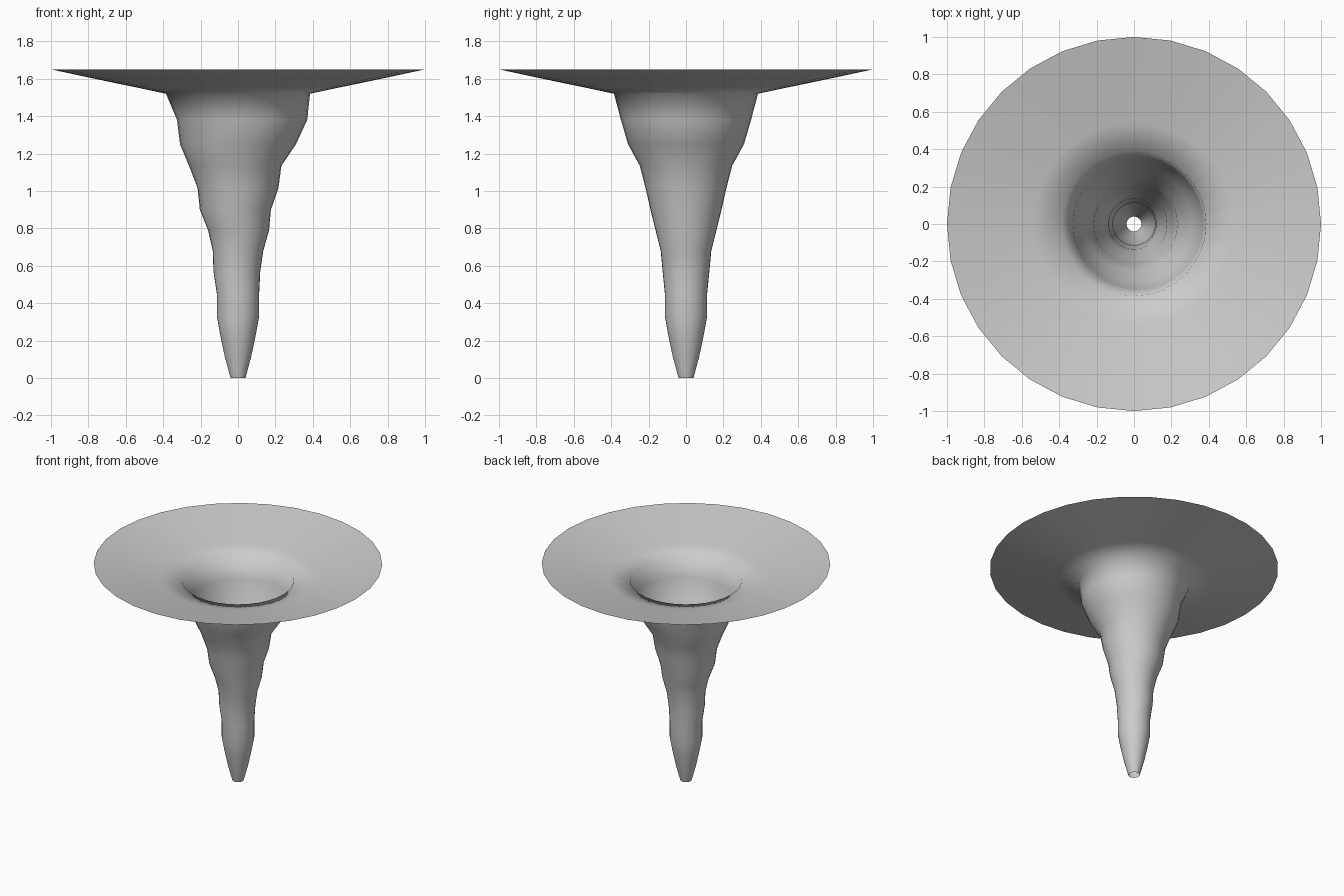
import bpy, bmesh, math

if "Cube" in bpy.data.objects:
    bpy.data.objects.remove(bpy.data.objects["Cube"])

SEGMENTS = 32

# Rings from tip to rim: height, radius, sideways wobble along x
RINGS = [
    (0.00, 0.04, 0), (0.12, 0.072, 0), (0.23, 0.095, 0), (0.33, 0.113, 0),
    (0.45, 0.113, 0), (0.57, 0.125, -0.006), (0.68, 0.135, 0),
    (0.79, 0.163, 0.003), (0.90, 0.19, -0.014), (1.015, 0.216, 0),
    (1.135, 0.247, -0.015), (1.25, 0.31, 0), (1.38, 0.348, 0.022),
    (1.52, 0.385, 0), (1.553, 0.54, 0), (1.584, 0.69, 0), (1.618, 0.85, 0),
    (1.65, 1.0, 0),
]


def open_lathe(name, rings):
    bm = bmesh.new()
    loops = []
    for z, r, dx in rings:
        loops.append([bm.verts.new((dx + r * math.cos(math.tau * i / SEGMENTS),
                                    r * math.sin(math.tau * i / SEGMENTS), z))
                      for i in range(SEGMENTS)])
    # Bridge neighbouring rings, leaving both ends open
    for low, high in zip(loops, loops[1:]):
        for i in range(SEGMENTS):
            j = (i + 1) % SEGMENTS
            bm.faces.new((low[i], low[j], high[j], high[i])).smooth = True
    mesh = bpy.data.meshes.new(name)
    bm.to_mesh(mesh)
    bm.free()
    obj = bpy.data.objects.new(name, mesh)
    bpy.context.collection.objects.link(obj)
    return obj


# Whirlwind funnel with its wide flared rim
open_lathe("whirlwind_funnel", RINGS)
